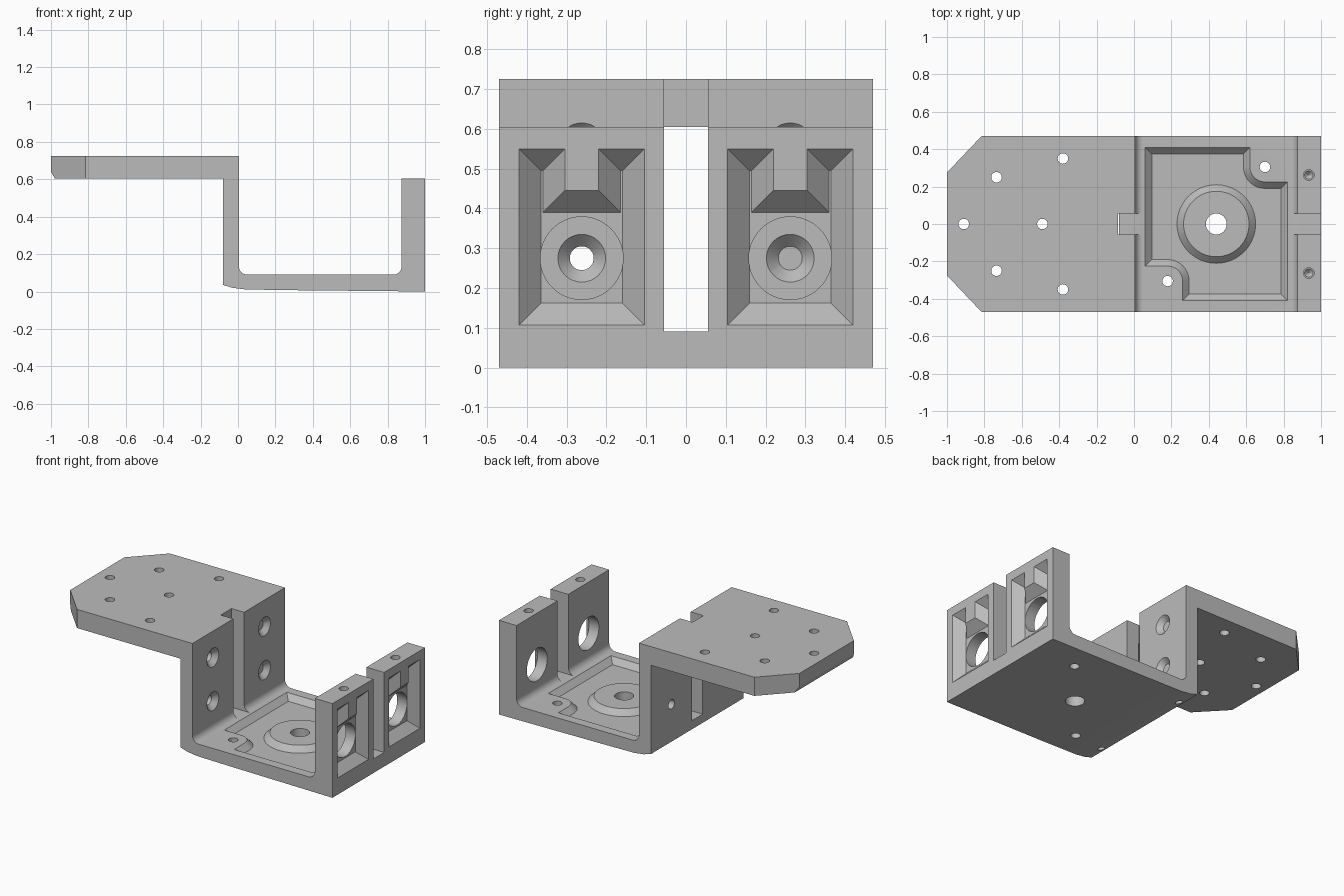
import bpy, bmesh, math
from mathutils import Matrix, Vector

if "Cube" in bpy.data.objects:
    bpy.data.objects.remove(bpy.data.objects["Cube"], do_unlink=True)

grey = bpy.data.materials.new("machined grey")
grey.use_nodes = True
grey.diffuse_color = (0.5, 0.5, 0.5, 1)
grey.node_tree.nodes["Principled BSDF"].inputs["Base Color"].default_value = (0.5, 0.5, 0.5, 1)


def finish(name, bm):
    bmesh.ops.recalc_face_normals(bm, faces=bm.faces)
    mesh = bpy.data.meshes.new(name)
    bm.to_mesh(mesh)
    bm.free()
    mesh.materials.append(grey)
    obj = bpy.data.objects.new(name, mesh)
    bpy.context.collection.objects.link(obj)
    return obj


def loft(name, ring_a, ring_b):
    """Closed solid between two rings with equal point counts."""
    bm = bmesh.new()
    a = [bm.verts.new(p) for p in ring_a]
    b = [bm.verts.new(p) for p in ring_b]
    bm.faces.new(a)
    bm.faces.new(b)
    for i in range(len(a)):
        j = (i + 1) % len(a)
        bm.faces.new((a[i], a[j], b[j], b[i]))
    return finish(name, bm)


def cone(name, start, end, r1, r2, sides=32):
    start, end = Vector(start), Vector(end)
    axis = end - start
    place = Matrix.Translation((start + end) / 2) @ axis.to_track_quat('Z', 'Y').to_matrix().to_4x4()
    bm = bmesh.new()
    bmesh.ops.create_cone(bm, cap_ends=True, segments=sides, radius1=r1, radius2=r2,
                          depth=axis.length, matrix=place)
    return finish(name, bm)


def box(name, lo, hi):
    ring = [(lo[0], lo[1]), (hi[0], lo[1]), (hi[0], hi[1]), (lo[0], hi[1])]
    return loft(name, [(*p, lo[2]) for p in ring], [(*p, hi[2]) for p in ring])


def combine(target, tool, operation='DIFFERENCE'):
    mod = target.modifiers.new("shape", 'BOOLEAN')
    mod.operation, mod.solver, mod.object = operation, 'EXACT', tool
    bpy.context.view_layer.objects.active = target
    bpy.ops.object.modifier_apply(modifier=mod.name)
    bpy.data.objects.remove(tool, do_unlink=True)


def arc(cx, cy, r, a0, a1, n=8):
    angles = [math.radians(a0 + (a1 - a0) * i / n) for i in range(n + 1)]
    return [(cx + r * math.cos(a), cy + r * math.sin(a)) for a in angles]


# Stepped bracket body, extruded across its width
profile = [(-1, 0.725), (0.005, 0.725)]
profile += arc(0.05, 0.135, 0.045, 180, 270) + arc(0.83, 0.135, 0.045, 270, 360)
profile += [(0.875, 0.605), (1, 0.605), (1, 0), (0.3, 0.007), (0.04, 0.011), (-0.03, 0.02),
            (-0.08, 0.035), (-0.08, 0.605), (-0.98, 0.605), (-1, 0.64)]
bracket = loft("bracket", [(x, -0.47, z) for x, z in profile], [(x, 0.47, z) for x, z in profile])

# Clipped plate corners
for s in (-1, 1):
    tri = [(-1.1, 0.17 * s), (-0.72, 0.57 * s), (-1.1, 0.57 * s)]
    combine(bracket, loft("corner_cut", [(*p, 0.5) for p in tri], [(*p, 0.8) for p in tri]))

# Central slots through both uprights
for x0, x1 in ((-0.085, 0.05), (0.83, 1.1)):
    combine(bracket, box("slot_cut", (x0, -0.055, 0.091), (x1, 0.055, 0.8)))


# Base pocket with sloped sides, leaving two rounded corner pads
def pocket_ring(inset, z):
    w, d, r = 0.38 - inset, 0.41 - inset, 0.08 + inset
    half = [(w, -d)] + [(w, 0.305 - r)] + arc(0.26, 0.305, r, 270, 180) + [(0.26 - r, d)]
    pts = half + [(-x, -y) for x, y in half]
    return [(0.44 + x, y, z) for x, y in pts]


combine(bracket, loft("pocket_cut", pocket_ring(0.035, 0.055), pocket_ring(-0.01, 0.1)))

# Raised round boss in the pocket
combine(bracket, cone("boss", (0.44, 0, 0.03), (0.44, 0, 0.09), 0.235, 0.175, 64), 'UNION')


# Sloped recesses in the end upright, each with a tab hanging from the top
def face_ring(x, cy, half, z0, z1):
    return [(x, cy - half, z0), (x, cy + half, z0), (x, cy + half, z1), (x, cy - half, z1)]


for s in (-1, 1):
    cy = 0.262 * s
    recess = loft("recess_cut", face_ring(0.945, cy, 0.1025, 0.162, 0.495),
                  face_ring(1.005, cy, 0.1625, 0.102, 0.555))
    tab = loft("tab", face_ring(0.935, cy, 0.1075, 0.38, 0.7),
               face_ring(1.015, cy, 0.0275, 0.46, 0.7))
    combine(recess, tab)
    combine(bracket, recess)
    combine(bracket, cone("bore_cut", (0.8, cy, 0.275), (1.1, cy, 0.275), 0.104, 0.104, 48))
    # Blind hole with drill point in the top edge
    combine(bracket, cone("blind_cut", (0.935, cy, 0.5), (0.935, cy, 0.65), 0.028, 0.028))
    combine(bracket, cone("point_cut", (0.935, cy, 0.48), (0.935, cy, 0.505), 0.001, 0.028))
    # Countersunk holes in the inner upright
    for z in (0.275, 0.555):
        combine(bracket, cone("hole_cut", (-0.15, cy, z), (0.1, cy, z), 0.03, 0.03))
        combine(bracket, cone("sink_cut", (-0.025, cy, z), (0.015, cy, z), 0.03, 0.07))
    # Small blind holes under the inner upright
    combine(bracket, cone("pin_cut", (-0.045, 0.345 * s, -0.05), (-0.045, 0.345 * s, 0.15), 0.021, 0.021))

# Vertical holes in the plate and base
holes = [(-0.91, 0, 0.028), (-0.49, 0, 0.028), (0.44, 0, 0.056), (0.18, -0.305, 0.028), (0.70, 0.305, 0.028)]
holes += [(x, y * s, 0.028) for x, y in ((-0.735, 0.25), (-0.38, 0.35)) for s in (-1, 1)]
for x, y, r in holes:
    z0, z1 = (0.5, 0.8) if x < 0 else (-0.1, 0.2)
    combine(bracket, cone("hole_cut", (x, y, z0), (x, y, z1), r, r))

# Smooth curved walls, crisp edges
bpy.ops.object.select_all(action='DESELECT')
bracket.select_set(True)
bpy.context.view_layer.objects.active = bracket
bpy.ops.object.shade_smooth_by_angle(angle=math.radians(25))
weighted = bracket.modifiers.new("even shading", 'WEIGHTED_NORMAL')
weighted.keep_sharp = True
